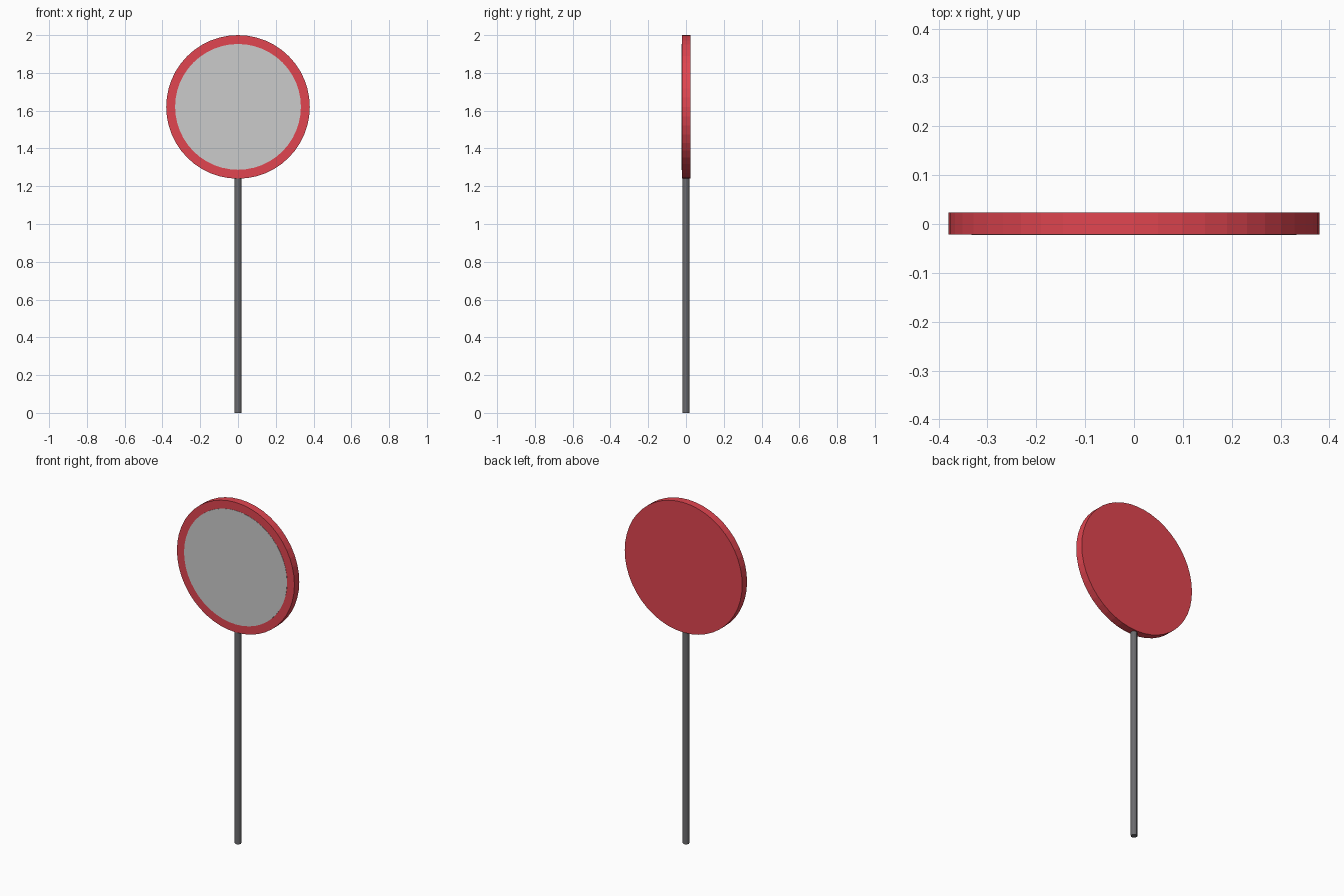
import bpy, math

if "Cube" in bpy.data.objects:
    bpy.data.objects.remove(bpy.data.objects["Cube"])

DISC_Z = 1.62


def cylinder(name, radius, depth, location, sides, facing_front=False, color=None):
    rot = (math.pi / 2, 0, 0) if facing_front else (0, 0, 0)
    bpy.ops.mesh.primitive_cylinder_add(vertices=sides, radius=radius, depth=depth,
                                        location=location, rotation=rot)
    obj = bpy.context.object
    obj.name = name
    if color:
        mat = bpy.data.materials.new(name + "_paint")
        mat.diffuse_color = color
        mat.use_nodes = True
        mat.node_tree.nodes["Principled BSDF"].inputs["Base Color"].default_value = mat.diffuse_color
        obj.data.materials.append(mat)
    return obj


# Upright pole, ending inside the disc rim
cylinder("pole", 0.0175, 1.26, (0, 0, 0.63), 12, color=(0.15, 0.15, 0.16, 1))

# Red backing disc
cylinder("disc", 0.38, 0.045, (0, 0.001, DISC_Z), 48, True, (0.75, 0.06, 0.08, 1))

# Grey face panel, just proud of the disc front
cylinder("face_panel", 0.333, 0.004, (0, -0.0207, DISC_Z), 48, True)
